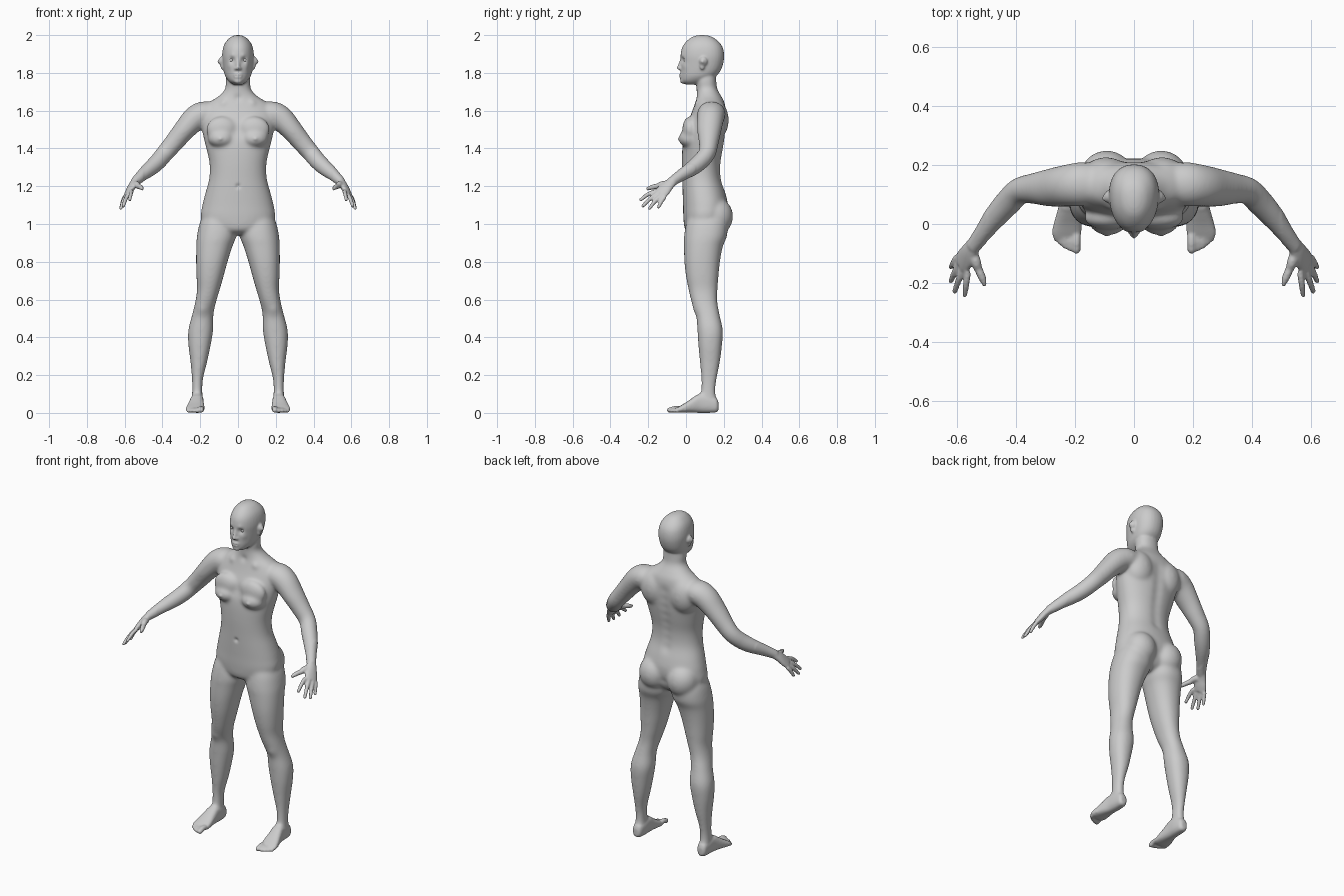
import bpy, bmesh, math
from mathutils import Vector, Matrix

bm = bmesh.new()


def spline(rows, n=5):
    """Catmull-Rom through rows of numbers."""
    out = []
    for i in range(len(rows) - 1):
        p = [rows[max(i - 1, 0)], rows[i], rows[i + 1], rows[min(i + 2, len(rows) - 1)]]
        for k in range(n):
            t = k / n
            out.append([0.5 * (2 * b + (c - a) * t + (2 * a - 5 * b + 4 * c - d) * t * t
                               + (3 * b - a - 3 * c + d) * t ** 3) for a, b, c, d in zip(*p)])
    return out + [list(rows[-1])]


def skin(rings):
    """Closed loft through rings of points."""
    vs = [[bm.verts.new(p) for p in r] for r in rings]
    n = len(vs[0])
    for a, b in zip(vs, vs[1:]):
        for i in range(n):
            bm.faces.new((a[i], a[(i + 1) % n], b[(i + 1) % n], b[i]))
    bm.faces.new(vs[0][::-1])
    bm.faces.new(vs[-1])


def stack(rows, axis='z', power=2.2, egg=0.0, s=1, n=32):
    """Loft of rounded sections: (level, x0, x1, other0, other1)."""
    rings = []
    for lv, x0, x1, o0, o1 in spline(rows):
        ring = []
        for i in range(n):
            a = 2 * math.pi * i / n
            c, d = math.cos(a), math.sin(a)
            u = math.copysign(abs(c) ** (2 / power), c)
            v = math.copysign(abs(d) ** (2 / power), d)
            x = s * ((x0 + x1) / 2 + (x1 - x0) / 2 * u * (1 + egg * v))
            o = (o0 + o1) / 2 + (o1 - o0) / 2 * v
            ring.append((x, o, lv) if axis == 'z' else (x, lv, o))
        rings.append(ring)
    skin(rings)


def ball(c, r, s=1):
    m = Matrix.Translation((c[0] * s, c[1], c[2])) @ Matrix.Diagonal((*r, 1))
    bmesh.ops.create_icosphere(bm, subdivisions=3, radius=1, matrix=m)


def tube(rows, side=(0, 1, 0), s=1, n=20):
    """Limb along a path: (x, y, z, radius along side, radius across)."""
    pts = spline(rows)
    rings = []
    for i, p in enumerate(pts):
        t = (Vector(pts[min(i + 1, len(pts) - 1)][:3]) - Vector(pts[max(i - 1, 0)][:3])).normalized()
        u = Vector(side)
        u = (u - t * u.dot(t)).normalized()
        v = t.cross(u)
        ring = []
        for k in range(n):
            a = 2 * math.pi * k / n
            q = Vector(p[:3]) + u * p[3] * math.cos(a) + v * p[4] * math.sin(a)
            ring.append((q.x * s, q.y, q.z))
        rings.append(ring)
    skin(rings)


def digit(a, b, r0, r1, s, lift=0.006):
    m = [(p + q) / 2 for p, q in zip(a, b)]
    tube([(*a, r0, r0), (m[0], m[1], m[2] + lift, r0, r0), (*b, r1, r1)], (1, 0.3, 0.1), s, 12)
    ball(b, (r1, r1, r1), s)


def sym(z, w, y0, y1):
    return (z, -w, w, y0, y1)


# torso and neck
stack([sym(*r) for r in [
    (.945, .05, .03, .15), (.97, .14, -.005, .19), (1.03, .195, -.014, .215), (1.10, .189, -.016, .222),
    (1.16, .174, -.018, .21), (1.24, .153, -.02, .187), (1.32, .151, -.022, .185), (1.40, .168, -.02, .198),
    (1.46, .183, -.012, .207), (1.53, .195, .006, .212), (1.59, .195, .03, .212), (1.64, .16, .047, .205),
    (1.675, .105, .055, .188), (1.715, .069, .056, .166), (1.76, .065, .052, .16), (1.82, .06, .05, .16)]])

# head
stack([sym(*r) for r in [
    (1.738, .024, .0, .07), (1.755, .047, -.024, .11), (1.78, .066, -.028, .155), (1.81, .075, -.028, .182),
    (1.85, .081, -.028, .197), (1.89, .084, -.029, .202), (1.93, .079, -.022, .196), (1.96, .067, -.004, .178),
    (1.985, .045, .024, .148), (1.996, .025, .05, .122), (2.0, .008, .075, .095)]], egg=.1)

# nose, lips and chin
tube([(0, -.02, 1.88, .009, .009), (0, -.029, 1.852, .009, .009), (0, -.036, 1.826, .012, .012)], (1, 0, 0))
ball((0, -.037, 1.826), (.012, .013, .011))
ball((0, -.026, 1.791), (.024, .011, .006))
ball((0, -.025, 1.778), (.021, .011, .007))
ball((0, -.014, 1.758), (.024, .018, .016))

for s in (1, -1):
    # nostril, ear
    ball((.013, -.027, 1.822), (.009, .011, .008), s)
    ball((.089, .092, 1.862), (.012, .021, .024), s)
    ball((.084, .086, 1.838), (.009, .014, .022), s)
    # breast, shoulder blade, buttock
    ball((.088, .022, 1.452), (.072, .062, .05), s)
    ball((.085, .02, 1.50), (.085, .04, .07), s)
    ball((.095, .15, 1.55), (.09, .077, .11), s)
    ball((.092, .16, 1.04), (.092, .09, .10), s)
    # leg
    stack([(1.09, .03, .15, .04, .17), (1.02, .012, .197, .005, .215), (.94, .008, .217, -.01, .218),
           (.88, .03, .221, -.011, .195), (.80, .055, .222, -.009, .18), (.72, .077, .22, 0, .172),
           (.654, .096, .217, .013, .167), (.59, .115, .226, .028, .166), (.52, .130, .243, .053, .178),
           (.44, .131, .263, .06, .195), (.36, .144, .263, .065, .191), (.27, .163, .252, .073, .18),
           (.18, .185, .244, .081, .163), (.12, .188, .243, .08, .156), (.06, .187, .245, .075, .162)], s=s)
    # foot and toes
    stack([(.172, .203, .23, .015, .055), (.16, .189, .243, .003, .08), (.12, .182, .248, 0, .10),
           (.075, .182, .252, 0, .105), (.035, .18, .262, .001, .08), (0, .177, .272, .001, .056),
           (-.03, .178, .278, .001, .038), (-.05, .185, .272, .004, .026)], 'y', 2.5, s=s)
    for x, y, r in [(.195, -.087, .0145), (.216, -.083, .0105), (.233, -.074, .0105),
                    (.249, -.063, .010), (.263, -.05, .010)]:
        digit((x, y + .05, r + .008), (x, y, r), r, r, s, .004)
    # arm
    tube([(.10, .135, 1.585, .06, .045), (.17, .135, 1.585, .075, .066), (.225, .13, 1.56, .072, .068),
          (.285, .123, 1.497, .065, .058), (.34, .12, 1.43, .053, .052), (.387, .112, 1.375, .046, .048),
          (.425, .075, 1.33, .046, .046), (.465, .03, 1.293, .041, .042), (.51, -.03, 1.255, .031, .032),
          (.547, -.078, 1.222, .026, .024)], s=s)
    # palm, fingers, thumb
    tube([(.535, -.06, 1.235, .025, .022), (.557, -.092, 1.207, .032, .02), (.572, -.117, 1.18, .039, .018),
          (.586, -.138, 1.156, .038, .014)], (.035, .06, -.03), s)
    for a, b in [((.563, -.162, 1.174), (.573, -.24, 1.128)), ((.581, -.152, 1.16), (.607, -.228, 1.095)),
                 ((.593, -.132, 1.15), (.62, -.193, 1.083)), ((.60, -.112, 1.143), (.619, -.145, 1.09))]:
        digit(a, b, .0115, .0095, s)
    digit((.545, -.10, 1.208), (.527, -.155, 1.198), .018, .014, s)
    digit((.528, -.15, 1.20), (.505, -.203, 1.187), .014, .0105, s, .002)

bmesh.ops.recalc_face_normals(bm, faces=bm.faces)
raw = bpy.data.meshes.new("body_parts")
bm.to_mesh(raw)
bm.free()
body = bpy.data.objects.new("body", raw)
bpy.context.collection.objects.link(body)

# fuse the parts into one skin
mod = body.modifiers.new("fuse", 'REMESH')
mod.mode = 'VOXEL'
mod.voxel_size = .0055
dg = bpy.context.evaluated_depsgraph_get()
fused = bpy.data.meshes.new_from_object(body.evaluated_get(dg))
body.modifiers.clear()
body.data = fused

bm = bmesh.new()
bm.from_mesh(fused)
# soften the joins, less on face, hands and feet
trunk = [v for v in bm.verts if abs(v.co.x) < .5 and .09 < v.co.z < 1.73]
for verts, times in ((trunk, 22), (bm.verts[:], 3)):
    for _ in range(times):
        bmesh.ops.smooth_vert(bm, verts=verts, factor=.5, use_axis_x=True, use_axis_y=True, use_axis_z=True)

# sculpted dents and bumps: centre, radius, push (mirrored in x)
marks = [((.034, -.026, 1.868), .016, (0, .014, 0)), ((.032, -.026, 1.892), .014, (0, -.004, 0)),
         ((.05, -.01, 1.835), .018, (.001, -.003, 0)), ((.012, -.035, 1.7845), .006, (0, .004, 0)),
         ((.1, .086, 1.86), .011, (-.008, 0, 0)), ((0, -.02, 1.20), .012, (0, .008, 0)),
         ((0, .01, 1.49), .035, (0, .006, 0)), ((.095, -.04, 1.45), .012, (0, -.005, 0)),
         ((.19, .05, .545), .03, (0, -.006, 0)), ((.08, .05, 1.645), .02, (0, -.006, .002)),
         ((0, .06, 1.665), .02, (0, .006, 0)), ((0, .24, 1.02), .025, (0, -.012, 0))]
marks += [((0, .20, 1.22 + .05 * i), .03, (0, -.006, 0)) for i in range(8)]
for v in bm.verts:
    p = Vector((abs(v.co.x), v.co.y, v.co.z))
    for c, r, d in marks:
        if abs(p.z - c[2]) < 2.5 * r:
            q = (p - Vector(c)).length / r
            if q < 2.5:
                w = math.exp(-q * q)
                v.co += Vector((math.copysign(d[0], v.co.x), d[1], d[2])) * w
bm.to_mesh(fused)
bm.free()
fused.shade_smooth()

# eyes
for s in (1, -1):
    bpy.ops.mesh.primitive_uv_sphere_add(segments=24, ring_count=16, radius=.0135,
                                         location=(s * .034, .001, 1.868))
    eye = bpy.context.object
    eye.name = "right_eye" if s < 0 else "left_eye"
    bpy.ops.object.shade_smooth()
